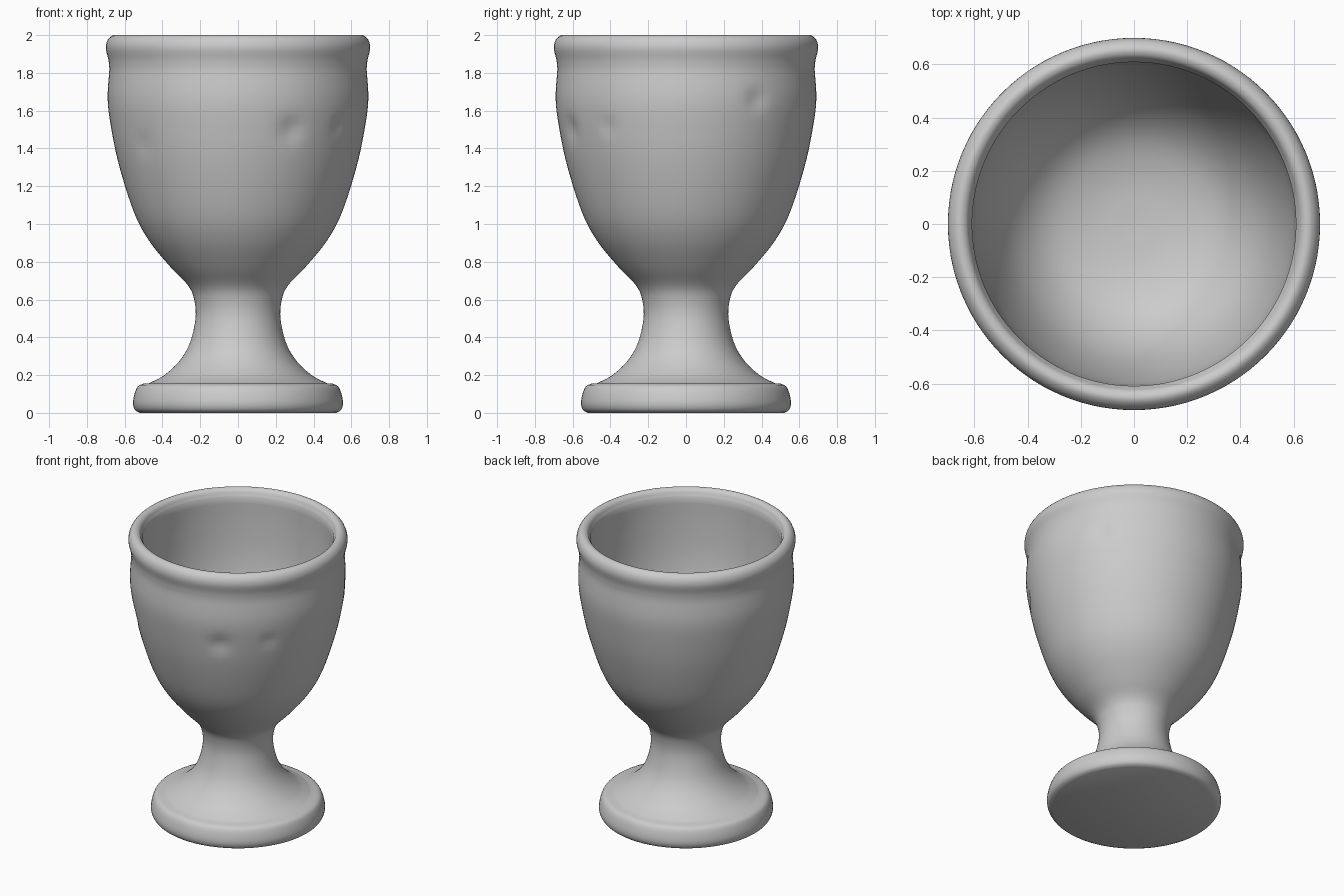
import bpy, bmesh, math
from mathutils import Vector

cube = bpy.data.objects.get("Cube")
if cube:
    bpy.data.objects.remove(cube, do_unlink=True)

SEGMENTS = 112

clay = bpy.data.materials.new("grey clay")
clay.use_nodes = True
colour = (0.6, 0.6, 0.6, 1)
clay.diffuse_color = colour
bsdf = clay.node_tree.nodes["Principled BSDF"]
bsdf.inputs["Base Color"].default_value = colour
bsdf.inputs["Roughness"].default_value = 0.7


def smooth_path(points, steps):
    """Catmull-Rom curve through (radius, height) points."""
    p = [Vector(q) for q in points]
    p = [p[0] * 2 - p[1]] + p + [p[-1] * 2 - p[-2]]
    out = []
    for a, b, c, d in zip(p, p[1:], p[2:], p[3:]):
        for k in range(steps):
            t = k / steps
            out.append(0.5 * (2 * b + (c - a) * t + (2 * a - 5 * b + 4 * c - d) * t * t
                              + (3 * b - a - 3 * c + d) * t ** 3))
    return out + [p[-2]]


# Profile runs from the underside, up the outside, over the rim and into the bowl
foot = [(0.52, 0), (0.545, 0.015), (0.556, 0.05), (0.548, 0.1), (0.53, 0.14), (0.5, 0.155)]
stem_and_bowl = [(0.47, 0.157), (0.39, 0.2), (0.31, 0.275), (0.255, 0.37), (0.225, 0.5),
                 (0.232, 0.6), (0.265, 0.675), (0.36, 0.775), (0.47, 0.91), (0.55, 1.06),
                 (0.627, 1.3), (0.67, 1.5), (0.69, 1.66), (0.681, 1.82)]
rim = [(0.681, 1.82), (0.686, 1.87), (0.7, 1.93), (0.69, 1.975), (0.66, 2.0),
       (0.63, 1.99), (0.615, 1.96)]
inside = [(0.609, 1.95), (0.61, 1.75), (0.595, 1.5), (0.54, 1.24), (0.46, 1.05),
          (0.34, 0.92), (0.18, 0.86), (0, 0.845)]
profile = [Vector((0, 0))] + smooth_path(foot, 3) + smooth_path(stem_and_bowl, 5)
profile += smooth_path(rim, 3)[1:] + smooth_path(inside, 4)

# Turn the profile around the upright axis
bm = bmesh.new()
verts = [bm.verts.new((q.x, 0, q.y)) for q in profile]
edges = [bm.edges.new(pair) for pair in zip(verts, verts[1:])]
bmesh.ops.spin(bm, geom=verts + edges, cent=(0, 0, 0), axis=(0, 0, 1),
               angle=math.tau, steps=SEGMENTS, use_merge=False)
bmesh.ops.remove_doubles(bm, verts=bm.verts, dist=0.0005)
bmesh.ops.recalc_face_normals(bm, faces=bm.faces)

# Shallow hand-made dents in the outside of the bowl: angle, height, size, depth
dents = [(-65, 1.5, 0.06, 0.02), (-38, 1.52, 0.04, 0.012),
         (33, 1.66, 0.05, 0.02), (220, 1.42, 0.05, 0.01)]
for angle, height, size, depth in dents:
    a = math.radians(angle)
    centre = Vector((math.cos(a) * 0.67, math.sin(a) * 0.67, height))
    for v in bm.verts:
        if v.co.xy.length > 0.63:
            push = depth * math.exp(-((v.co - centre).length / size) ** 2)
            v.co.xy *= 1 - push / v.co.xy.length

mesh = bpy.data.meshes.new("egg_cup")
bm.to_mesh(mesh)
bm.free()
mesh.materials.append(clay)
cup = bpy.data.objects.new("egg_cup", mesh)
bpy.context.collection.objects.link(cup)

bpy.ops.object.select_all(action="DESELECT")
cup.select_set(True)
bpy.context.view_layer.objects.active = cup
bpy.ops.object.shade_smooth_by_angle(angle=math.radians(40))
